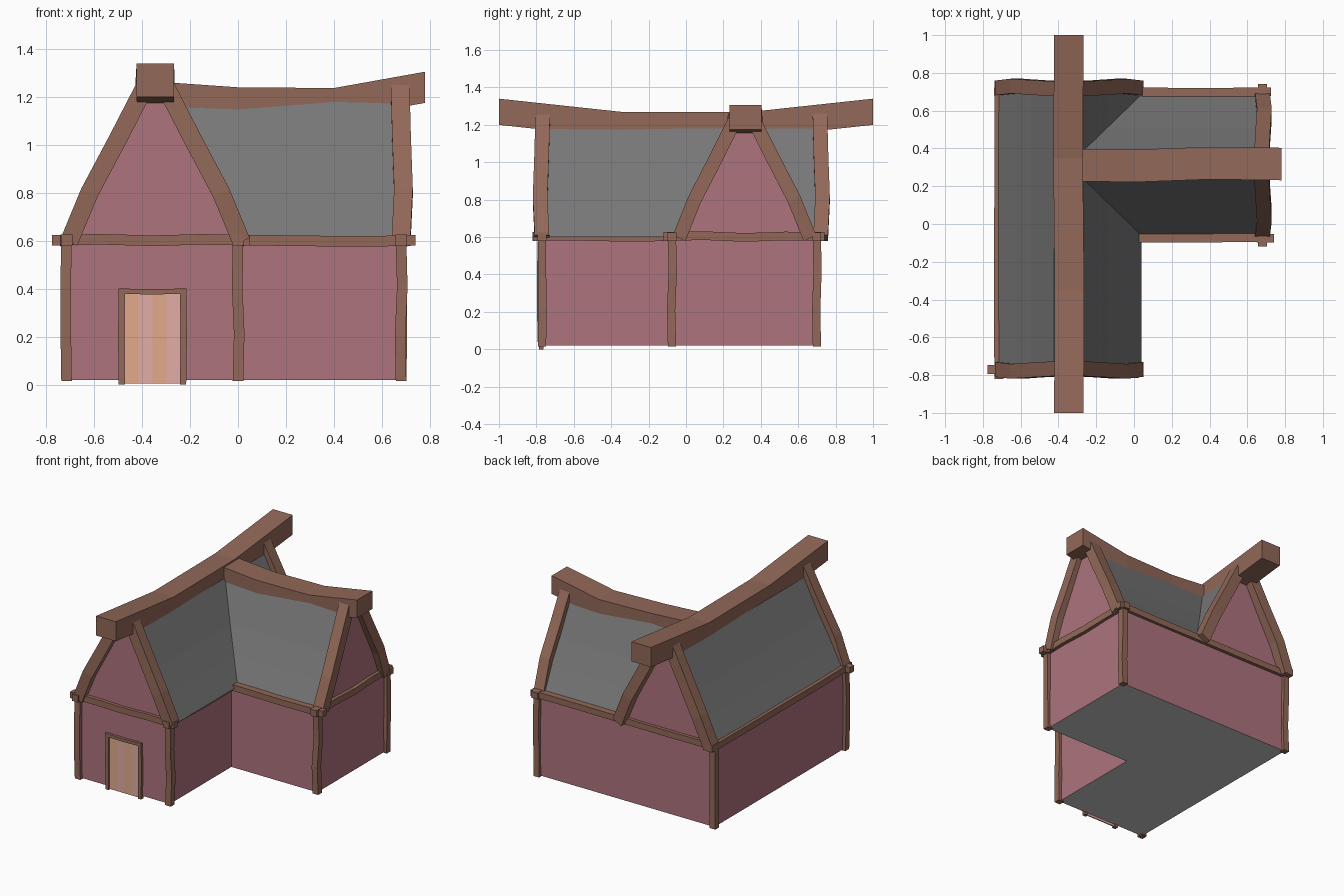
import bpy, bmesh, random
from mathutils import Vector as V

if "Cube" in bpy.data.objects:
    bpy.data.objects.remove(bpy.data.objects["Cube"])

random.seed(4)


def mat(name, rgb):
    m = bpy.data.materials.new(name)
    lin = [((c / 255 + 0.055) / 1.055) ** 2.4 for c in rgb]
    m.diffuse_color = (*lin, 1)
    m.use_nodes = True
    m.node_tree.nodes["Principled BSDF"].inputs["Base Color"].default_value = m.diffuse_color
    return m


PINK = mat("pink_plaster", (173, 115, 125))
GREY = mat("grey_slate", (119, 119, 119))
STONE = mat("light_grey_floor", (197, 197, 197))
WOOD = mat("brown_timber", (146, 104, 88))
TAN = mat("tan_plank", (226, 171, 139))
ROSE = mat("rose_plank", (226, 172, 166))


def make(name, bm, *mats):
    bmesh.ops.recalc_face_normals(bm, faces=bm.faces)
    me = bpy.data.meshes.new(name)
    bm.to_mesh(me)
    bm.free()
    for m in mats:
        me.materials.append(m)
    ob = bpy.data.objects.new(name, me)
    bpy.context.collection.objects.link(ob)
    return ob


def beam(name, pts, a, b, m=WOOD):
    """Rectangular timber swept through pts; a and b are its half-width vectors."""
    bm = bmesh.new()
    a, b = V(a), V(b)
    rings = [[bm.verts.new(V(p) + a * s + b * t)
              for s, t in ((-1, -1), (1, -1), (1, 1), (-1, 1))] for p in pts]
    for r, q in zip(rings, rings[1:]):
        for i in range(4):
            j = (i + 1) % 4
            bm.faces.new((r[i], r[j], q[j], q[i]))
    bm.faces.new(rings[0])
    bm.faces.new(rings[-1])
    return make(name, bm, m)


def wobbly(p, q, amount, n=3):
    """Slightly crooked path from p to q."""
    p, q = V(p), V(q)
    pts = [p.lerp(q, i / n) for i in range(n + 1)]
    return [p] + [c + V([random.uniform(-amount, amount) for _ in range(3)])
                  for c in pts[1:-1]] + [q]


# Main wing runs along y, side wing along x
L, M, R = -0.715, 0.0, 0.68
F, N, B = -0.77, -0.075, 0.70
Z0, Z1 = 0.02, 0.60
RX, RY = -0.345, 0.3125

# L-shaped walls with a grey floor
bm = bmesh.new()
plan = [(L, F), (M, F), (M, N), (R, N), (R, B), (L, B)]
lo = [bm.verts.new((x, y, Z0)) for x, y in plan]
hi = [bm.verts.new((x, y, Z1)) for x, y in plan]
bm.faces.new(lo).material_index = 1
for i in range(6):
    j = (i + 1) % 6
    bm.faces.new((lo[i], lo[j], hi[j], hi[i]))
make("walls", bm, PINK, STONE)

# Roofs: sagging slopes in grey, gable ends in pink
HALF = [(0.385, 0.60), (0.29, 0.765), (0.2, 0.93), (0.078, 1.18)]
PROFILE = [(-u, z) for u, z in HALF] + [(u, z) for u, z in HALF[::-1]]


def main_at(u, w, z):
    return V((RX + u, w, z))


def side_at(u, w, z):
    return V((w, RY + u * 0.97, z))


def roof(name, place, start, end, mitred=False):
    """Roof along one wing; a mitred start follows the valley of the other roof."""
    bm = bmesh.new()
    r = [bm.verts.new(place(u, start + (abs(u) if mitred else 0), z)) for u, z in PROFILE]
    q = [bm.verts.new(place(u, end, z)) for u, z in PROFILE]
    for i in range(len(r) - 1):
        bm.faces.new((r[i], r[i + 1], q[i + 1], q[i])).material_index = 1
    if not mitred:
        bm.faces.new(r)
    bm.faces.new(q)
    make(name, bm, PINK, GREY)


roof("main_roof", main_at, F, B)
roof("side_roof", side_at, RX - 0.002, R, mitred=True)

# Sagging ridge beams
beam("main_ridge", [(RX, -1, 1.27), (RX + 0.003, -0.35, 1.2), (RX - 0.004, 0.35, 1.2), (RX, 1, 1.27)],
     (0.078, 0, 0), (0, 0, 0.07))
beam("side_ridge", [(RX + 0.06, RY, 1.195), (0, RY - 0.005, 1.175), (0.4, RY + 0.01, 1.172),
                    (0.78, RY + 0.005, 1.24)], (0, 0.086, 0), (0, 0, 0.065))

# Bent gable timbers
BEND = [(0.36, 0.595, 0), (0.275, 0.80, 0.01), (0.158, 1.02, 0.002), (0.042, 1.245, -0.004)]
for place, w, tag in ((main_at, F, "front"), (main_at, B + 0.02, "back"), (side_at, R, "side")):
    out = -1 if w < 0 else 1
    depth = (0, 0.039, 0) if place is main_at else (0.039, 0, 0)
    for s in (-1, 1):
        beam(tag + "_gable_timber", [place(s * u, w + out * d, z) for u, z, d in BEND],
             depth, place(0.034 * s, 0, 0.017) - place(0, 0, 0))

# Corner posts
for x, y in ((L, F), (M, F), (R, N), (R, B), (L, B)):
    beam("corner_post", wobbly((x, y, Z0 - 0.005), (x, y, Z1), 0.006),
         (0.022, 0, 0), (0, 0.022, 0))

# Eave rails along x, then along y, crossing at the corners
for x0, x1, y in ((L - 0.06, M + 0.05, F), (M, R + 0.06, N), (L - 0.025, R + 0.045, B)):
    beam("eave_rail", wobbly((x0, y, Z1 + 0.002), (x1, y, Z1 + 0.002), 0.005, 4),
         (0, 0.023, 0), (0, 0, 0.022))
for y0, y1, x in ((F - 0.05, B + 0.06, L), (F - 0.045, N, M), (N - 0.045, B + 0.04, R)):
    beam("eave_rail", wobbly((x, y0, Z1 + 0.003), (x, y1, Z1 + 0.003), 0.005, 4),
         (0.024, 0, 0), (0, 0, 0.023))

# Door planks and frame
for i, m in enumerate((TAN, ROSE, TAN, ROSE)):
    x = -0.443 + i * 0.0575
    beam("door_plank", [(x, F - 0.002, 0.004), (x, F - 0.002, 0.385)],
         (0.0288, 0, 0), (0, 0.004, 0), m)
for x, bow in ((-0.485, -0.002), (-0.229, 0.003)):
    beam("door_jamb", [(x, F - 0.004, 0), (x + bow, F - 0.004, 0.2), (x, F - 0.004, 0.39)],
         (0.013, 0, 0), (0, 0.013, 0))
beam("door_lintel", [(-0.499, F - 0.005, 0.39), (-0.36, F - 0.005, 0.387), (-0.215, F - 0.005, 0.39)],
     (0, 0.014, 0), (0, 0, 0.011))
